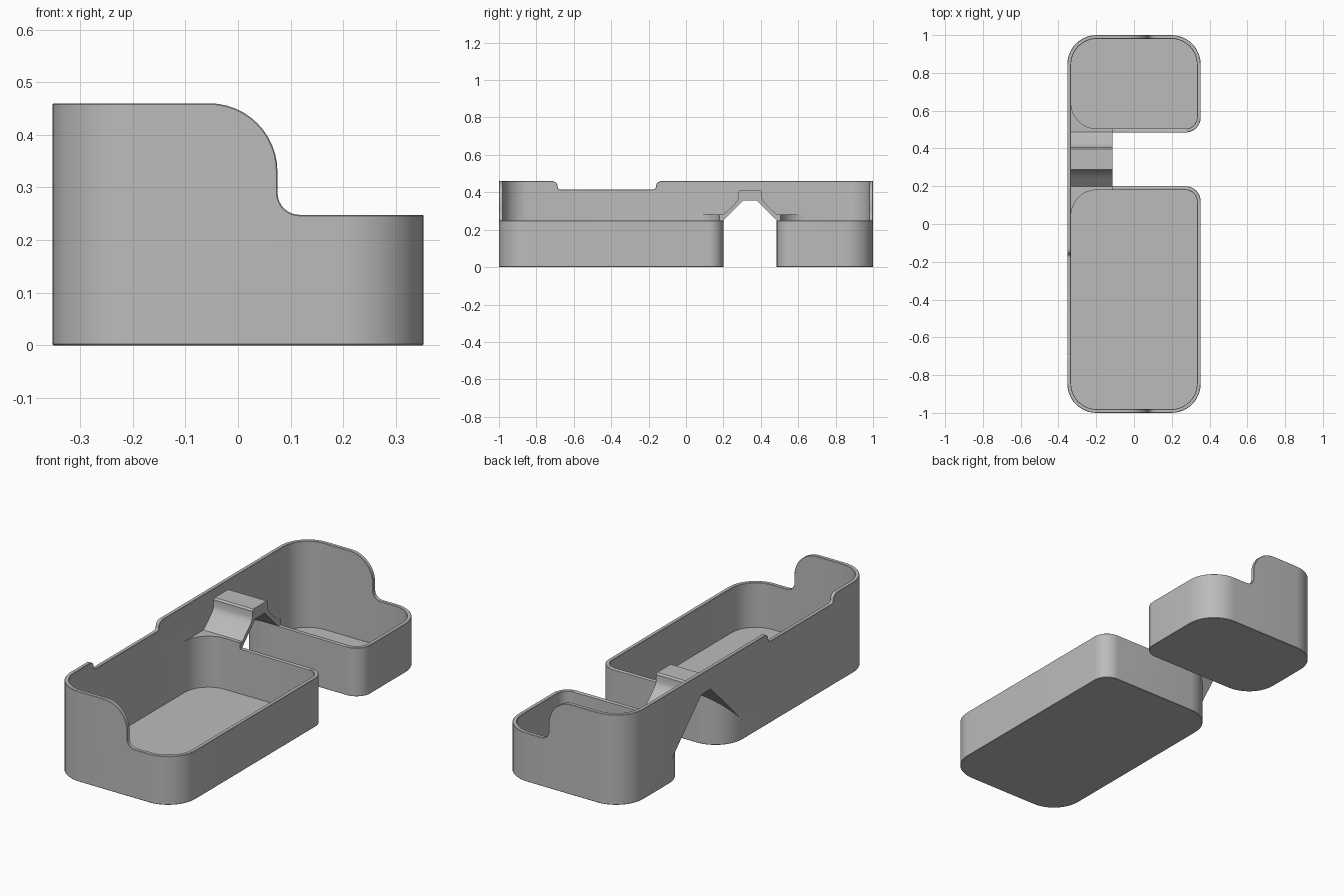
import bpy, bmesh, math
from mathutils import Vector

if "Cube" in bpy.data.objects:
    bpy.data.objects.remove(bpy.data.objects["Cube"])

XO, WALL, FLOOR = 0.353, 0.02, 0.02      # half width, wall and floor thickness
LOW, TALL = 0.248, 0.46                  # low rim and tall rim heights
GAP0, GAP1, BRIDGE_X = 0.2, 0.485, -0.115
MID = (GAP0 + GAP1) / 2
R, RS = 0.155, 0.08                      # large and small corner radii


def arc(cx, cy, r, a0, a1, n=12):
    return [(cx + r * math.cos(math.radians(a0 + (a1 - a0) * i / n)),
             cy + r * math.sin(math.radians(a0 + (a1 - a0) * i / n))) for i in range(n + 1)]


def rounded(x0, x1, y0, y1, r):
    """Rounded rectangle; r = radii for corners (-,-), (+,-), (+,+), (-,+)."""
    return (arc(x0 + r[0], y0 + r[0], r[0], 180, 270) + arc(x1 - r[1], y0 + r[1], r[1], 270, 360)
            + arc(x1 - r[2], y1 - r[2], r[2], 0, 90) + arc(x0 + r[3], y1 - r[3], r[3], 90, 180))


def prism(name, pts, axis, lo, hi):
    """Extrude a 2D profile along x, y or z."""
    place = {'x': lambda p, t: (t, p[0], p[1]),
             'y': lambda p, t: (p[0], t, p[1]),
             'z': lambda p, t: (p[0], p[1], t)}[axis]
    bm = bmesh.new()
    a = [bm.verts.new(place(p, lo)) for p in pts]
    b = [bm.verts.new(place(p, hi)) for p in pts]
    bm.faces.new(a)
    bm.faces.new(b)
    for i in range(len(pts)):
        j = (i + 1) % len(pts)
        bm.faces.new((a[i], a[j], b[j], b[i]))
    bmesh.ops.recalc_face_normals(bm, faces=bm.faces)
    me = bpy.data.meshes.new(name)
    bm.to_mesh(me)
    bm.free()
    ob = bpy.data.objects.new(name, me)
    bpy.context.collection.objects.link(ob)
    return ob


def cut(ob, cutter, keep=False):
    m = ob.modifiers.new("cut", 'BOOLEAN')
    m.operation, m.solver, m.object = 'DIFFERENCE', 'EXACT', cutter
    bpy.context.view_layer.objects.active = ob
    bpy.ops.object.modifier_apply(modifier=m.name)
    if not keep:
        bpy.data.objects.remove(cutter)


def mirrored(pts, c):
    """Complete a profile by mirroring it about c."""
    return pts + [(2 * c - u, v) for u, v in reversed(pts)]


# Full block, with the end walls swept down to the low rim
tray = prism("two_bay_tray", rounded(-XO, XO, -1, 1, [R] * 4), 'z', 0, TALL)
step = ([(-0.055, 1)] + arc(-0.055, 0.33, 0.13, 90, 0) + arc(0.117, 0.29, 0.042, 180, 270, 8)
        + [(1, LOW), (1, 1)])
cut(tray, prism("step_cutter", step, 'y', -2, 2))

# Shallow dip in the tall wall
dip = [(-0.716, 0.6)] + arc(-0.716, 0.43, 0.03, 90, 0, 6) + arc(-0.671, 0.43, 0.015, 180, 270, 4)
cut(tray, prism("dip_cutter", mirrored(dip, -0.4235), 'x', -1, -0.25))

# Gap between the bays, and the tent-shaped tunnel under the bridge
bays = [(-1, GAP0, [R, R, RS, R]), (GAP1, 1, [R, RS, R, R])]
e0 = GAP0 - R
tent = [(e0, -0.5), (e0, 0.355 - (0.305 - e0)), (0.305, 0.355)]
gap = [(e0, -0.5), (e0, 0.8)]
for name, prof, x0 in (("tunnel_cutter", tent, -1), ("gap_cutter", gap, BRIDGE_X)):
    c = prism(name, mirrored(prof, MID), 'x', x0, 1)
    for y0, y1, r in bays:
        cut(c, prism("bay_outer", rounded(-XO, XO, y0, y1, r), 'z', -1, 1))
    cut(tray, c)

# Space above the bridge strip and above the low cross walls
top = [(e0 - 0.02, 0.8), (e0 - 0.02, 0.282), (0.198, 0.28), (0.24, 0.318), (0.262, 0.34),
       (0.274, 0.355), (0.28, 0.372), (0.28, 0.403), (0.288, 0.411)]
cut(tray, prism("bridge_top_cutter", mirrored(top, MID), 'x', -XO + WALL, 1))
low = [(e0 - 0.02, 0.8), (e0 - 0.02, LOW)]
cut(tray, prism("cross_wall_cutter", mirrored(low, MID), 'x', BRIDGE_X, 1))

# Bay cavities
for y0, y1, r in bays:
    inner = rounded(-XO + WALL, XO - WALL, y0 + WALL, y1 - WALL, [q - WALL for q in r])
    cut(tray, prism("cavity_cutter", inner, 'z', FLOOR, 1))

# Fine chamfer on the base edges and the rims
bm = bmesh.new()
bm.from_mesh(tray.data)
bmesh.ops.remove_doubles(bm, verts=bm.verts, dist=1e-4)
bmesh.ops.dissolve_limit(bm, angle_limit=0.002, verts=bm.verts, edges=bm.edges)
bm.normal_update()


def is_rim(e):
    if len(e.link_faces) != 2 or not e.is_convex or e.calc_face_angle(0) < 1.0:
        return False
    zs = [v.co.z for v in e.verts]
    c = (e.verts[0].co + e.verts[1].co) / 2
    if max(zs) < 0.001:
        return True
    near_bridge = c.x < BRIDGE_X + 0.01 and 0 < c.y < 0.68 and c.z < 0.45
    return min(zs) > LOW - 0.002 and not near_bridge


bmesh.ops.bevel(bm, geom=[e for e in bm.edges if is_rim(e)], offset=0.004,
                offset_type='OFFSET', segments=1, affect='EDGES', clamp_overlap=True)
bm.to_mesh(tray.data)
bm.free()

# Single grey colour, smooth curves with sharp edges
mat = bpy.data.materials.new("plain_grey")
mat.diffuse_color = (0.5, 0.5, 0.5, 1)
mat.use_nodes = True
mat.node_tree.nodes["Principled BSDF"].inputs["Base Color"].default_value = mat.diffuse_color
tray.data.materials.clear()
tray.data.materials.append(mat)
for o in bpy.context.selected_objects:
    o.select_set(False)
tray.select_set(True)
bpy.context.view_layer.objects.active = tray
bpy.ops.object.shade_smooth_by_angle(angle=math.radians(30))
